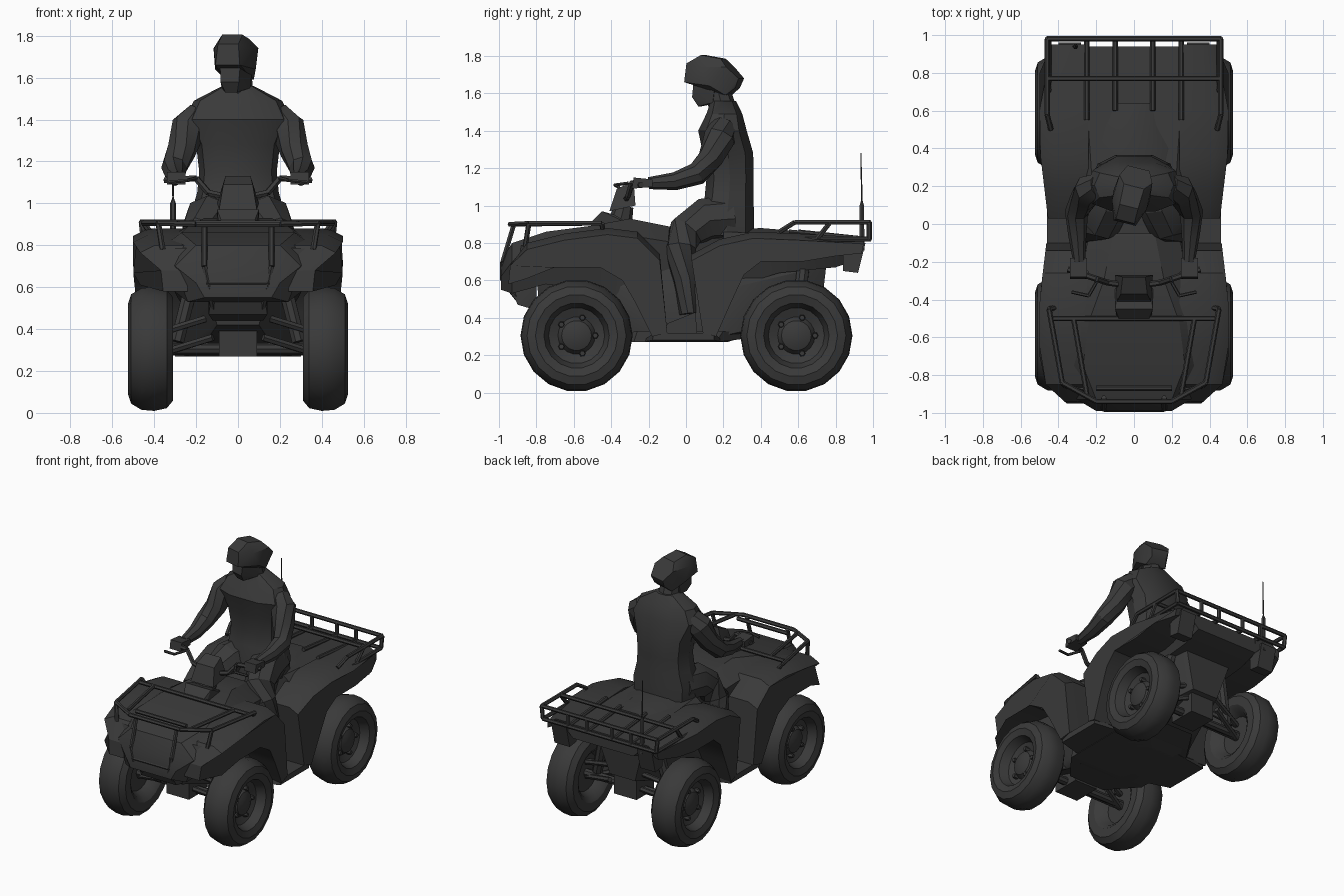
import bpy, bmesh, math
from mathutils import Vector, Matrix

cube = bpy.data.objects.get("Cube")
if cube:
    bpy.data.objects.remove(cube)

charcoal = bpy.data.materials.new("charcoal")
charcoal.use_nodes = True
charcoal.diffuse_color = (.042, .042, .042, 1)
charcoal.node_tree.nodes["Principled BSDF"].inputs["Base Color"].default_value = charcoal.diffuse_color
SIDES = (("left", 1), ("right", -1))
parts = []


def finish(name, bm):
    """Turn a bmesh into a named object."""
    bmesh.ops.recalc_face_normals(bm, faces=bm.faces[:])
    mesh = bpy.data.meshes.new(name)
    bm.to_mesh(mesh)
    bm.free()
    mesh.materials.append(charcoal)
    part = bpy.data.objects.new(name, mesh)
    bpy.context.collection.objects.link(part)
    parts.append(part)
    return part


def bridge(bm, rings):
    """Skin a row of equal point rings and cap both ends."""
    loops = [[bm.verts.new(point) for point in ring] for ring in rings]
    count = len(loops[0])
    for lower, upper in zip(loops, loops[1:]):
        for i in range(count):
            j = (i + 1) % count
            bm.faces.new((lower[i], lower[j], upper[j], upper[i]))
    bm.faces.new(loops[0][::-1])
    bm.faces.new(loops[-1])


def loft(name, rings):
    bm = bmesh.new()
    bridge(bm, rings)
    return finish(name, bm)


def hull(name, points):
    bm = bmesh.new()
    for point in points:
        bm.verts.new(point)
    bmesh.ops.convex_hull(bm, input=bm.verts[:])
    loose = [v for v in bm.verts if not v.link_faces]
    bmesh.ops.delete(bm, geom=loose, context="VERTS")
    return finish(name, bm)


def mirrored(half):
    return [Vector((side * x, y, z)) for x, y, z in half for side in (1, -1)]


def limb_rings(path, radii, sides):
    path = [Vector(p) for p in path]
    rings = []
    for i, (point, radius) in enumerate(zip(path, radii)):
        along = path[min(i + 1, len(path) - 1)] - path[max(i - 1, 0)]
        turn = along.to_track_quat("Z", "Y")
        rings.append([point + turn @ Vector((radius * math.cos(math.tau * k / sides),
                                             radius * math.sin(math.tau * k / sides), 0))
                      for k in range(sides)])
    return rings


def limb(name, path, radii, sides=8):
    return loft(name, limb_rings(path, radii, sides))


def tubes(name, paths, radius=.013):
    """Straight six-sided tubes between the points of each path."""
    bm = bmesh.new()
    for path in paths:
        for ends in zip(path, path[1:]):
            bridge(bm, limb_rings(ends, (radius, radius), 6))
    return finish(name, bm)


def flip(path, side):
    return [(side * x, y, z) for x, y, z in path]


def shell(name, sections):
    """Body shell from (y, top width, side width, top, shoulder, bottom)."""
    rings = []
    for y, top_w, side_w, top, shoulder, bottom in sections:
        half = [(top_w, top), (side_w, shoulder), (side_w * .8, bottom)]
        rings.append([(x, y, z) for x, z in half] + [(-x, y, z) for x, z in half[::-1]])
    return loft(name, rings)


def side_panel(name, outline, inner, taper):
    """Extrude a side outline, narrowing it at the waist, the end and the top."""
    for label, side in SIDES:
        rings = []
        for x, drop in ((inner, 0), (.43, 0), (.5, .035)):
            ring = []
            for y, z in outline:
                width = x
                if x > inner:
                    width -= max(0, abs(y) - .82) * taper + max(0, .4 - abs(y)) * .12
                ring.append((side * width, y, z - (drop if z > .73 else 0)))
            rings.append(ring)
        loft(f"{label}_{name}", rings)


# Wheels with deep rims, hubs and wheel nuts
tyre = [(.002, .38), (.13, .38), (.16, .33), (.19, .31), (.25, .31), (.287, .34), (.3, .4), (.295, .46),
        (.265, .51), (.22, .525), (.175, .51), (.15, .45), (.1, .43), (.08, .46), (.04, .475), (.002, .475)]
for end, y in (("front", -.585), ("rear", .59)):
    for label, side in SIDES:
        bm = bmesh.new()
        steps = 18
        bridge(bm, [[(side * x, y + r * math.cos(math.tau * k / steps),
                      .305 + r * math.sin(math.tau * k / steps)) for k in range(steps)]
                    for r, x in tyre])
        for k in range(5):
            a = math.tau * k / 5
            spot = (y + .1 * math.cos(a), .305 + .1 * math.sin(a))
            bridge(bm, limb_rings([(side * x, *spot) for x in (.42, .465)], (.02, .014), 6))
        finish(f"{end}_{label}_wheel", bm)
        # Suspension arms and shock absorbers
        tubes(f"{end}_{label}_suspension", [flip(p, side) for p in (
            [(.12, y - .1, .36), (.38, y, .28), (.12, y + .1, .36)],
            [(.12, y - .08, .46), (.38, y, .38), (.12, y + .08, .46)])], .018)
        limb(f"{end}_{label}_shock", flip([(.29, y, .34), (.2, y + .04, .7)], side), (.035, .035))
    limb(f"{end}_axle", [(-.38, y, .305), (.38, y, .305)], (.028, .028))
    hull(f"{end}_gearbox", mirrored([(.09, y + d, z) for d in (-.1, .1) for z in (.27, .42)]))

# Chassis, skid plate and footboards
hull("chassis", mirrored([(.2, -.3, .27), (.2, .22, .27), (.1, -.78, .42), (.1, .72, .42),
                          (.16, -.8, .62), (.18, .75, .68), (.2, 0, .72),
                          (.29, -.22, .55), (.29, .2, .55), (.29, -.2, .3), (.29, .18, .3)]))
hull("skid_plate", mirrored([(.3, -.28, .27), (.3, .16, .27), (.14, -.48, .28), (.14, .42, .3),
                             (.3, -.26, .33), (.3, .2, .33)]))
hull("footboards", mirrored([(.46, -.18, .28), (.46, .15, .28), (.46, -.17, .32),
                             (.46, .15, .32), (.2, -.24, .27), (.2, .2, .27)]))

# Front bodywork
shell("hood", [(-.99, .13, .2, .7, .62, .55), (-.93, .2, .3, .8, .7, .53),
               (-.75, .27, .38, .86, .78, .58), (-.52, .24, .36, .89, .82, .55),
               (-.3, .16, .28, .93, .84, .45), (-.05, .11, .24, .88, .8, .4)])
side_panel("front_fender", [(-.95, .58), (-.94, .68), (-.85, .8), (-.65, .85), (-.42, .88), (-.26, .86),
                            (-.14, .74), (-.1, .32), (-.18, .3), (-.27, .48), (-.34, .6),
                            (-.46, .67), (-.7, .67), (-.85, .61)], .24, 1.1)
for label, side in SIDES:
    hull(f"{label}_headlight", flip([(.2, -.95, .66), (.2, -.9, .79), (.39, -.84, .78),
                                     (.37, -.88, .69), (.25, -.8, .72)], side))
hull("front_grille", mirrored([(.12, -.96, .6), (.14, -.9, .47), (.12, -.8, .44), (.14, -.8, .6)]))

# Rear bodywork and seat
side_panel("rear_fender", [(.03, .74), (.09, .32), (.16, .3), (.24, .48), (.31, .63), (.4, .7), (.62, .7),
                           (.8, .73), (.94, .78), (.95, .83), (.6, .85), (.36, .86), (.18, .82)], .24, .5)
shell("rear_deck", [(.2, .22, .3, .86, .8, .55), (.5, .24, .3, .85, .8, .64),
                    (.8, .26, .3, .83, .78, .67), (.94, .26, .3, .82, .78, .72)])
shell("seat", [(-.12, .09, .14, .87, .83, .7), (.1, .12, .17, .86, .82, .7),
               (.4, .11, .22, .88, .84, .7), (.64, .07, .12, .86, .82, .7)])
for label, side in SIDES:
    hull(f"{label}_tail_light", flip([(x, y, z) for x in (.28, .4)
                                      for y, z in ((.84, .65), (.92, .64), (.96, .8), (.84, .8))], side))

# Front rack and bumper
rack = [(.45, -.45, .905), (.38, -.84, .905), (.2, -.94, .9)]
front = [[(.2, -.94, .9), (-.2, -.94, .9)], [(.43, -.5, .905), (-.43, -.5, .905)],
         [(.2, -.87, .9), (-.2, -.87, .9)]]
for label, side in SIDES:
    front += [flip(p, side) for p in (
        rack, [(.32, -.5, .905), (.25, -.9, .9)], [(.45, -.45, .905), (.4, -.44, .84)],
        [(.38, -.84, .905), (.36, -.86, .78)],
        [(.16, -.92, .9), (.16, -.98, .7), (.14, -.98, .6), (.12, -.9, .5)])]
front.append([(.15, -.98, .62), (-.15, -.98, .62)])
tubes("front_rack", front, .014)

# Rear rack with a lower rail, cross bars and posts
rear = [[(.46, y, .91), (-.46, y, .91)] for y in (.77, .98)]
rear += [[(.45, .98, .82), (-.45, .98, .82)]]
for label, side in SIDES:
    rear += [flip(p, side) for p in (
        [(.44, .5, .86), (.46, .58, .91), (.46, .98, .91), (.45, .98, .82), (.45, .62, .82)],
        [(.46, .77, .91), (.45, .7, .82)], [(.25, .98, .91), (.25, .98, .82), (.25, .55, .86)],
        [(.1, .98, .91), (.1, .98, .82), (.1, .6, .86)])]
tubes("rear_rack", rear, .014)
limb("antenna", [(-.31, .94, .76), (-.31, .94, 1), (-.31, .94, 1.04), (-.31, .935, 1.28)],
     (.016, .014, .005, .003), 6)

# Steering column, dash and handlebars
hull("dash_pod", mirrored([(.08, -.5, .92), (.1, -.45, .97), (.09, -.38, .95), (.1, -.3, .9), (.09, -.5, .87)]))
limb("steering_column", [(0, -.36, .88), (0, -.33, 1.0)], (.07, .05))
hull("handlebar_pod", mirrored([(.09, -.41, .97), (.07, -.37, 1.09), (.06, -.28, 1.13), (.1, -.27, 1.0)]))
tubes("handlebars", [flip([(0, -.33, 1.02), (.14, -.31, 1.05), (.2, -.29, 1.12), (.35, -.24, 1.11)], s)
                     for n, s in SIDES], .016)
tubes("brake_levers", [flip([(.2, -.31, 1.12), (.24, -.38, 1.11), (.33, -.36, 1.1)], s) for n, s in SIDES], .009)

# Rider torso: (height, centre y, half width, half depth)
torso = [(.84, .22, .22, .15), (.95, .22, .225, .15), (1.05, .23, .195, .135), (1.15, .235, .185, .13),
         (1.28, .225, .2, .14), (1.4, .195, .255, .135), (1.49, .205, .21, .1), (1.56, .2, .075, .07)]
rings = []
for z, y, wide, deep in torso:
    rings.append([(wide * math.copysign(abs(math.cos(a)) ** .7, math.cos(a)),
                   y + deep * math.copysign(abs(math.sin(a)) ** .8, math.sin(a)), z)
                  for a in (math.tau * k / 10 for k in range(10))])
loft("rider_torso", rings)

# Rider arms, hands, legs and boots
for label, side in SIDES:
    limb(f"rider_{label}_arm", flip([(.18, .2, 1.42), (.235, .18, 1.365), (.27, .13, 1.25), (.305, .06, 1.17),
                                     (.3, -.06, 1.13), (.29, -.2, 1.12)], side),
         (.07, .085, .07, .062, .048, .032))
    hull(f"rider_{label}_hand", flip([(x, y, z) for x in (.25, .34)
                                      for y, z in ((-.18, 1.1), (-.18, 1.14), (-.28, 1.15), (-.29, 1.09))], side))
    limb(f"rider_{label}_leg", flip([(.11, .24, .93), (.14, .1, .92), (.17, 0, .86), (.22, -.03, .77),
                                     (.27, -.01, .6), (.29, .01, .42)], side),
         (.12, .12, .1, .085, .06, .045))
    hull(f"rider_{label}_boot", flip([(x, y, z) for x in (.25, .34)
                                      for y, z in ((-.12, .32), (.06, .32), (.05, .43), (-.1, .37))], side))

# Head and helmet, turned slightly aside
limb("rider_neck", [(0, .2, 1.5), (0, .17, 1.62)], (.075, .065))
face = hull("rider_face", mirrored([(.05, .05, 1.67), (.045, .04, 1.58), (.03, .07, 1.53),
                                    (.07, .16, 1.55), (.08, .18, 1.68)]))
helmet = hull("rider_helmet", mirrored([(.06, 0, 1.66), (.05, .01, 1.76), (.05, .09, 1.805), (.055, .2, 1.785),
                                        (.095, .1, 1.74), (.1, .15, 1.64), (.09, .24, 1.74),
                                        (.06, .3, 1.68), (.05, .28, 1.63), (.07, .23, 1.59)]))
pivot = Vector((-.01, .16, 0))
for part in (face, helmet):
    part.data.transform(Matrix.Translation(pivot) @ Matrix.Rotation(-.25, 4, "Z")
                        @ Matrix.Translation(Vector((0, -.16, 0))))

# Smooth shading with sharp creases kept
bpy.ops.object.select_all(action="DESELECT")
for part in parts:
    part.select_set(True)
bpy.context.view_layer.objects.active = parts[0]
bpy.ops.object.shade_smooth_by_angle(angle=math.radians(30))
